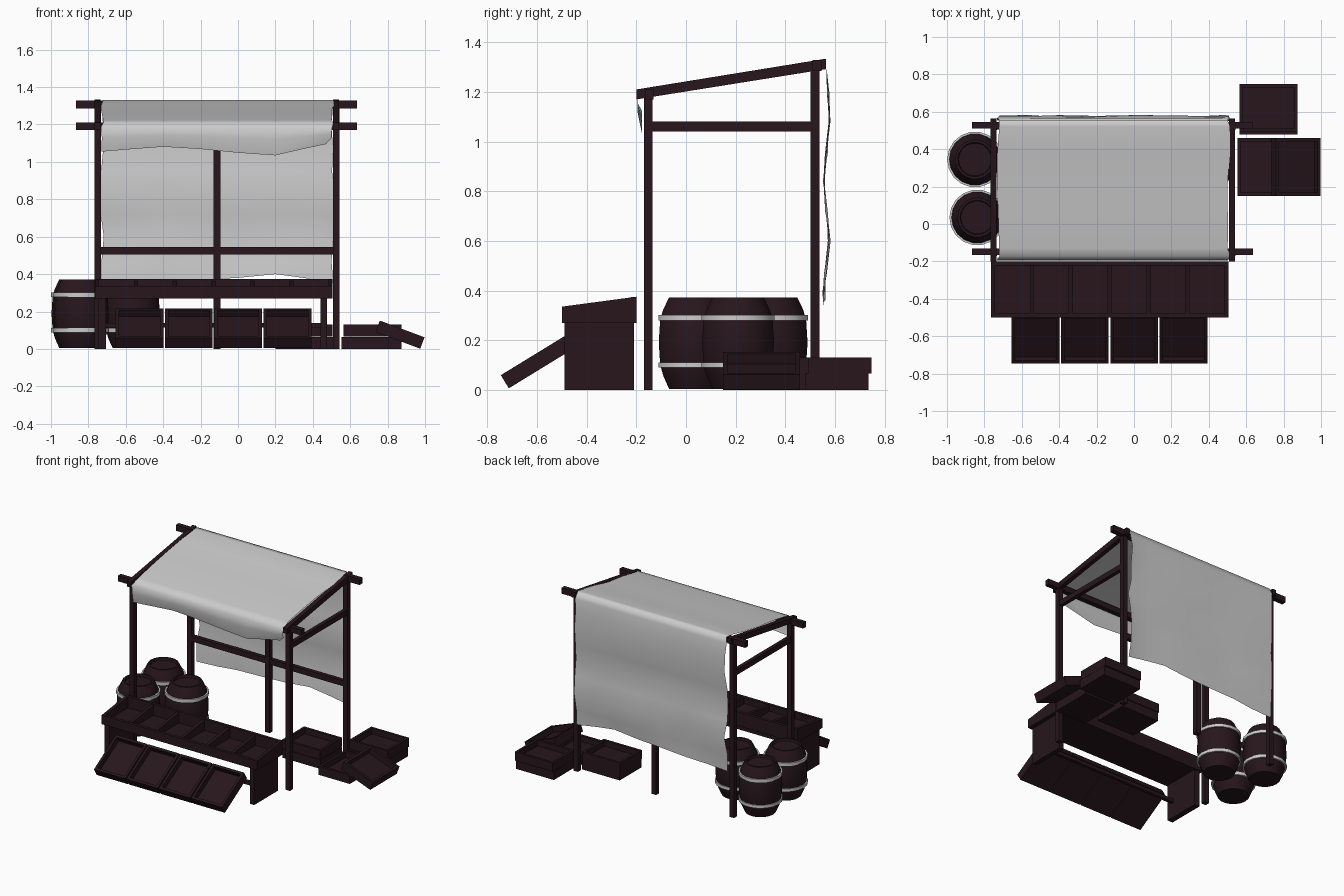
import bpy, bmesh, math, random
from mathutils import Matrix, Vector

if "Cube" in bpy.data.objects:
    bpy.data.objects.remove(bpy.data.objects["Cube"])

random.seed(4)
wood = bpy.data.materials.new("dark_wood")
wood.diffuse_color = (0.02, 0.008, 0.012, 1)
wood.use_nodes = True
wood.node_tree.nodes["Principled BSDF"].inputs["Base Color"].default_value = wood.diffuse_color


def finish(bm, name, mat=None, smooth=None):
    bmesh.ops.recalc_face_normals(bm, faces=bm.faces)
    me = bpy.data.meshes.new(name)
    bm.to_mesh(me)
    bm.free()
    ob = bpy.data.objects.new(name, me)
    bpy.context.collection.objects.link(ob)
    if mat:
        me.materials.append(mat)
    if smooth:
        bpy.context.view_layer.objects.active = ob
        ob.select_set(True)
        bpy.ops.object.shade_smooth_by_angle(angle=math.radians(smooth))
        ob.select_set(False)
    return ob


def add_box(bm, lo, hi, m=Matrix()):
    lo, hi = Vector(lo), Vector(hi)
    mat = m @ Matrix.Translation((lo + hi) / 2) @ Matrix.Diagonal((*(hi - lo), 1))
    bmesh.ops.create_cube(bm, size=1, matrix=mat)


def box(name, lo, hi, m=Matrix()):
    bm = bmesh.new()
    add_box(bm, lo, hi, m)
    return finish(bm, name, wood)


def prism_x(bm, pts, x0, x1):
    # side profile (y, z) extruded along x
    f = bm.faces.new([bm.verts.new((x0, y, z)) for y, z in pts])
    r = bmesh.ops.extrude_face_region(bm, geom=[f])
    vs = [v for v in r["geom"] if isinstance(v, bmesh.types.BMVert)]
    bmesh.ops.translate(bm, verts=vs, vec=(x1 - x0, 0, 0))


def crate(name, m, w=0.255, d=0.31, h=0.065, t=0.018):
    # open tray: floor and four walls, origin at bottom centre
    bm = bmesh.new()
    a, b = w / 2, d / 2
    add_box(bm, (-a, -b, 0), (a, b, 0.022), m)
    for s in (-1, 1):
        x = s * (a - t / 2)
        y = s * (b - t / 2)
        add_box(bm, (x - t / 2, -b, 0), (x + t / 2, b, h), m)
        add_box(bm, (-a + t, y - t / 2, 0), (a - t, y + t / 2, h), m)
    return finish(bm, name, wood)


# frame: posts, side braces, sloping rafters
R = 0.018
for side, x in (("left", -0.75), ("right", 0.525)):
    box(f"{side}_front_post", (x - R, -0.17, 0), (x + R, -0.134, 1.19))
    box(f"{side}_back_post", (x - R, 0.502, 0), (x + R, 0.537, 1.31))
    box(f"{side}_brace", (x - 0.014, -0.15, 1.04), (x + 0.014, 0.52, 1.08))
    bm = bmesh.new()
    prism_x(bm, [(-0.2, 1.17), (0.565, 1.292), (0.565, 1.334), (-0.2, 1.21)], x - 0.016, x + 0.016)
    finish(bm, f"{side}_rafter", wood)
box("middle_back_post", (-0.132, 0.502, 0), (-0.093, 0.537, 1.29))
box("back_rail", (-0.75, 0.505, 0.505), (0.525, 0.535, 0.545))
box("front_top_beam", (-0.865, -0.166, 1.17), (0.635, -0.131, 1.211))
box("back_top_beam", (-0.865, 0.51, 1.285), (0.635, 0.545, 1.328))

# cloth: profile from front hem over the roof to back hem
prof = [(-0.178, 1.055), (-0.196, 1.13), (-0.193, 1.185), (-0.172, 1.213), (-0.13, 1.222),
        (0.02, 1.25), (0.2, 1.275), (0.38, 1.305), (0.52, 1.332), (0.555, 1.332), (0.567, 1.29),
        (0.572, 1.2), (0.577, 1.08), (0.565, 0.95), (0.556, 0.84), (0.566, 0.72), (0.577, 0.6),
        (0.562, 0.47), (0.556, 0.36)]
xs = [-0.725, -0.56, -0.4, -0.2, 0.0, 0.2, 0.35, 0.47, 0.507]
front_hem = [0, 0.014, 0.026, 0.014, -0.006, -0.02, 0.015, 0.04, 0.07]
back_hem = [-0.02, -0.01, 0.0, 0.01, 0.02, 0.04, 0.02, 0.0, -0.005]
bm = bmesh.new()
grid = []
for j, (y, z) in enumerate(prof):
    row = []
    for i, x in enumerate(xs):
        dz = front_hem[i] if j == 0 else front_hem[i] * 0.4 if j == 1 else 0
        dz += back_hem[i] if j == len(prof) - 1 else 0
        dx = random.uniform(-0.01, 0.008) if i in (0, len(xs) - 1) else 0
        dy = random.uniform(-0.006, 0.006) if j > 10 else 0
        row.append(bm.verts.new((x + dx, y + dy, z + dz)))
    grid.append(row)
for a, b in zip(grid, grid[1:]):
    for i in range(len(xs) - 1):
        bm.faces.new((a[i], a[i + 1], b[i + 1], b[i]))
finish(bm, "cloth_canopy", None, 80)

# display table: sloping tray with dividers, on two end panels
X0, X1 = -0.765, 0.505
bm = bmesh.new()
add_box(bm, (X0, -0.5, 0.27), (X1, -0.2, 0.29))
add_box(bm, (X0, -0.5, 0.27), (X1, -0.478, 0.336))
add_box(bm, (X0, -0.222, 0.27), (X1, -0.2, 0.373))
for i in range(7):
    x = X0 + 0.011 + i * (X1 - X0 - 0.022) / 6
    drop = 0 if i in (0, 6) else 0.008
    prism_x(bm, [(-0.5, 0.27), (-0.2, 0.27), (-0.2, 0.375 - drop), (-0.5, 0.335 - drop)],
            x - 0.011, x + 0.011)
finish(bm, "table_tray", wood)
box("table_left_panel", (-0.747, -0.49, 0), (-0.705, -0.21, 0.275))
box("table_right_panel", (0.44, -0.49, 0), (0.475, -0.21, 0.275))
box("table_stretcher", (-0.72, -0.455, 0.115), (0.455, -0.43, 0.14))

# four crates leaning on the front of the table
lean = Matrix.Rotation(math.radians(31.5), 4, "X")
for i in range(4):
    crate(f"leaning_crate_{i + 1}",
          Matrix.Translation((-0.527 + i * 0.264, -0.585, 0.085)) @ lean, d=0.302, h=0.062)

# loose crates on the right
T = Matrix.Translation
quarter = Matrix.Rotation(math.pi / 2, 4, "Z")
crate("back_crate_lower", T((0.72, 0.607, 0)) @ quarter)
crate("back_crate_upper", T((0.72, 0.62, 0.066)) @ quarter)
crate("inner_crate_lower", T((0.355, 0.36, 0)) @ quarter)
crate("inner_crate_upper", T((0.35, 0.365, 0.066)) @ quarter)
crate("side_crate", T((0.68, 0.305, 0)))
crate("tipped_crate", T((0.855, 0.305, 0.046)) @ Matrix.Rotation(math.radians(20.5), 4, "Y"))


# barrels: lathed bodies with pale hoops
def lathe(name, pts, pos, closed, mat):
    bm = bmesh.new()
    n = 18
    rings = [[bm.verts.new((pos[0] + r * math.cos(2 * math.pi * k / n),
                            pos[1] + r * math.sin(2 * math.pi * k / n), z)) for k in range(n)]
             for r, z in pts]
    pairs = list(zip(rings, rings[1:]))
    if closed:
        pairs.append((rings[-1], rings[0]))
    else:
        bm.faces.new(rings[0])
        bm.faces.new(rings[-1])
    for a, b in pairs:
        for k in range(n):
            bm.faces.new((a[k], a[(k + 1) % n], b[(k + 1) % n], b[k]))
    return finish(bm, name, mat, 35)


body = [(0.092, 0.004), (0.105, 0.004), (0.128, 0.055), (0.141, 0.1), (0.147, 0.19), (0.141, 0.285),
        (0.128, 0.325), (0.105, 0.372), (0.092, 0.372), (0.088, 0.355)]
for i, pos in enumerate([(-0.85, 0.345), (-0.838, 0.035), (-0.565, 0.21)]):
    lathe(f"barrel_{i + 1}", body, pos, False, wood)
    for j, z in enumerate((0.1, 0.29)):
        hoop = [(0.138, z - 0.011), (0.149, z - 0.011), (0.149, z + 0.011), (0.138, z + 0.011)]
        lathe(f"barrel_{i + 1}_hoop_{j + 1}", hoop, pos, True, None)
